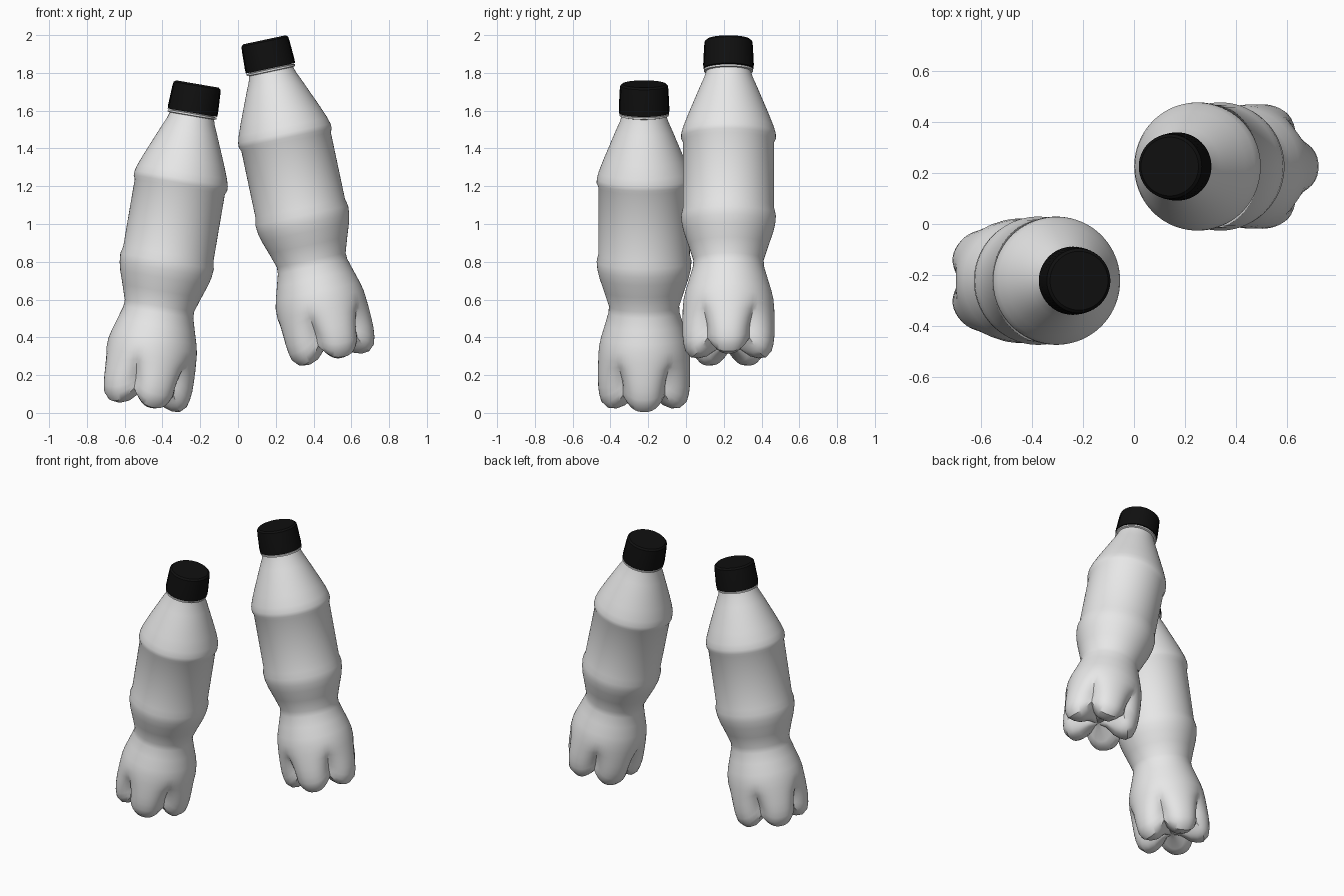
import bpy, bmesh, math
from mathutils import Matrix, Vector

if "Cube" in bpy.data.objects:
    bpy.data.objects.remove(bpy.data.objects["Cube"])


def material(name, rgb):
    m = bpy.data.materials.new(name)
    m.diffuse_color = (*rgb, 1)
    m.use_nodes = True
    m.node_tree.nodes["Principled BSDF"].inputs["Base Color"].default_value = m.diffuse_color
    return m


WHITE = material("pale_plastic", (0.8, 0.8, 0.8))
BLACK = material("black_plastic", (0.005, 0.005, 0.005))

# profiles: radius, height
FOOT = [(0.06, 0.055), (0.12, 0.012), (0.16, 0), (0.20, 0.004), (0.232, 0.035),
        (0.243, 0.075), (0.248, 0.12), (0.248, 0.17), (0.246, 0.225), (0.243, 0.27)]
BODY = [(0.238, 0.325), (0.228, 0.37), (0.207, 0.44), (0.188, 0.505), (0.186, 0.54),
        (0.212, 0.62), (0.236, 0.69), (0.247, 0.735), (0.251, 0.78), (0.242, 0.82),
        (0.242, 1.18), (0.251, 1.20), (0.250, 1.225), (0.240, 1.26), (0.215, 1.325),
        (0.150, 1.48), (0.128, 1.53), (0.119, 1.56), (0.131, 1.563), (0.131, 1.573),
        (0.112, 1.576), (0.112, 1.66)]
CAP = [(0.110, 1.578), (0.133, 1.578), (0.134, 1.60), (0.129, 1.70), (0.126, 1.722),
       (0.115, 1.732)]


def ring(r, z, n, shape):
    """One closed loop of points, with radius and height changed by a rule."""
    pts = []
    for i in range(n):
        a = math.tau * i / n
        rr, zz = shape(r, z, i, a)
        pts.append((rr * math.cos(a), rr * math.sin(a), zz))
    return pts


def foot_groove(r, z, i, a):
    """Five grooves that part the base into rounded feet."""
    if z >= 0.28:
        return r, z
    g = (1 - abs(math.cos(2.5 * a))) ** 1.3
    inset = 0.055 * math.sin(math.pi * (z / 0.28) ** 0.55) * (r / 0.245) ** 2
    lift = 0.085 * (1 - z / 0.28) * min(1, r / 0.18)
    return r - inset * g, z + lift * g


def cap_rib(r, z, i, a):
    """Fine vertical ribs on the side of the cap."""
    return (r - 0.0025 * (i % 2) if 1.59 < z < 1.71 else r), z


def lathe(name, profile, n, shape, mat, matrix):
    """Skin a stack of rings and close both ends."""
    bm = bmesh.new()
    loops = [[bm.verts.new(p) for p in ring(r, z, n, shape)] for r, z in profile]
    for a, b in zip(loops, loops[1:]):
        for i in range(n):
            j = (i + 1) % n
            bm.faces.new((a[i], a[j], b[j], b[i]))
    for loop, flip in ((loops[0], True), (loops[-1], False)):
        c = bm.verts.new(sum((v.co for v in loop), Vector()) / n)
        for i in range(n):
            tri = (loop[i], loop[(i + 1) % n], c)
            bm.faces.new(tri[::-1] if flip else tri)
    me = bpy.data.meshes.new(name)
    bm.to_mesh(me)
    bm.free()
    me.materials.append(mat)
    ob = bpy.data.objects.new(name, me)
    ob.matrix_world = matrix
    bpy.context.collection.objects.link(ob)
    bpy.ops.object.select_all(action='DESELECT')
    ob.select_set(True)
    bpy.context.view_layer.objects.active = ob
    bpy.ops.object.shade_smooth_by_angle(angle=math.radians(35))


def bottle(side, base, tilt):
    matrix = Matrix.Translation(base) @ Matrix.Rotation(math.radians(tilt), 4, 'Y')
    # body with feet, waist, label band, shoulder and neck
    lathe(side + "_bottle_body", FOOT + BODY, 80, foot_groove, WHITE, matrix)
    # ribbed screw cap
    lathe(side + "_bottle_cap", CAP, 120, cap_rib, BLACK, matrix)


bottle("left", (-0.507, -0.222, 0.034), 9.7)
bottle("right", (0.5, 0.225, 0.281), -12)
